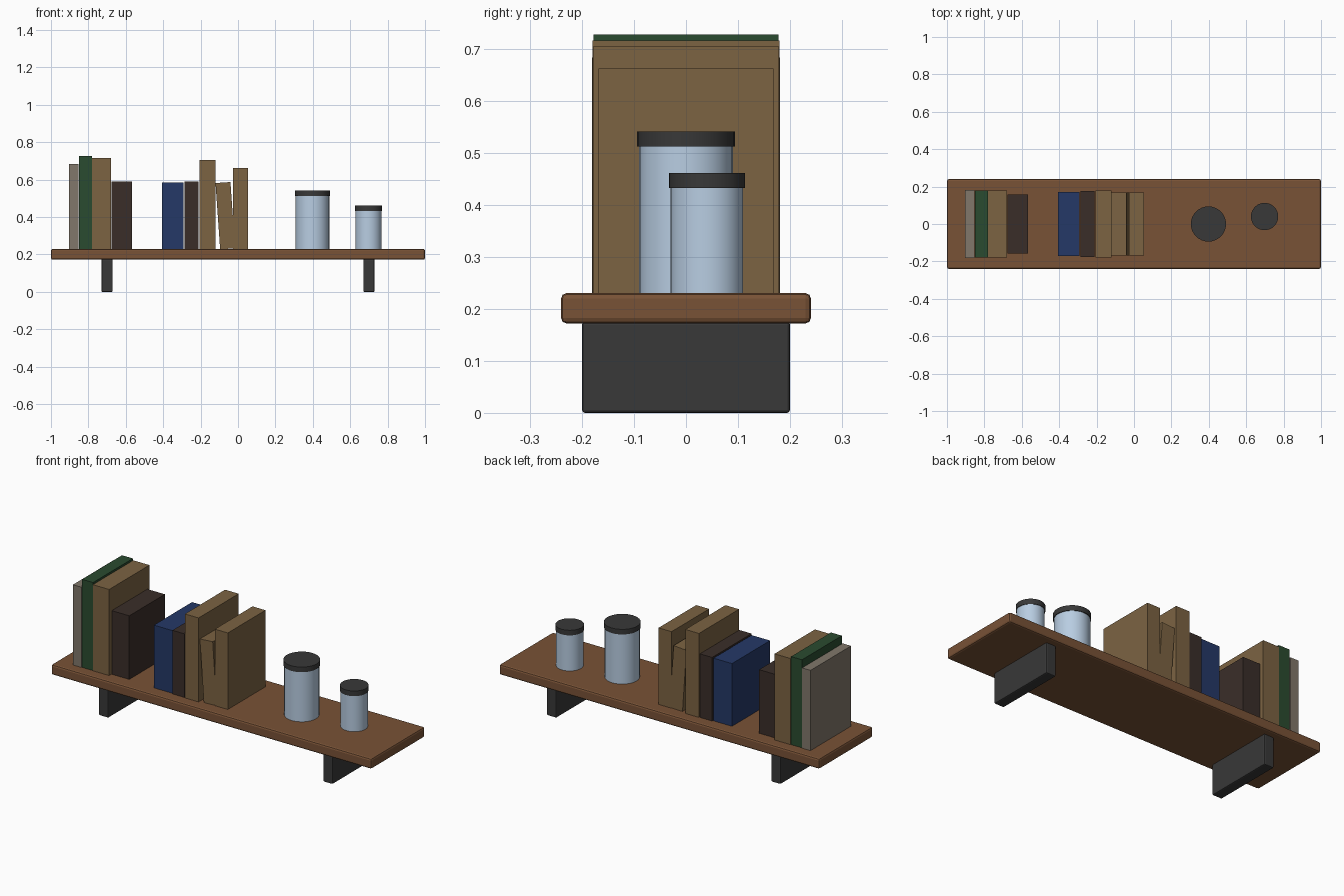
import bpy, math

if "Cube" in bpy.data.objects:
    bpy.data.objects.remove(bpy.data.objects["Cube"])


def material(name, rgb):
    m = bpy.data.materials.new(name)
    m.diffuse_color = (*rgb, 1)
    m.use_nodes = True
    m.node_tree.nodes["Principled BSDF"].inputs["Base Color"].default_value = m.diffuse_color
    return m


WOOD = material("wood", (0.19, 0.085, 0.037))
IRON = material("iron", (0.04, 0.04, 0.04))
GLASS = material("glass", (0.48, 0.61, 0.76))
TAN = material("tan_cover", (0.2, 0.125, 0.055))
GREEN = material("green_cover", (0.023, 0.07, 0.029))
DARK = material("dark_cover", (0.042, 0.027, 0.022))
BLUE = material("blue_cover", (0.018, 0.04, 0.135))
STONE = material("stone_cover", (0.22, 0.185, 0.145))


def box(name, x0, x1, half_depth, z0, z1, mat, bevel=0, tilt=0):
    bpy.ops.mesh.primitive_cube_add(size=1, location=((x0 + x1) / 2, 0, (z0 + z1) / 2))
    o = bpy.context.object
    o.name = name
    o.scale = (x1 - x0, 2 * half_depth, z1 - z0)
    bpy.ops.object.transform_apply(location=False, rotation=False, scale=True)
    o.rotation_euler.y = math.radians(tilt)
    o.data.materials.append(mat)
    if bevel:
        b = o.modifiers.new("bevel", 'BEVEL')
        b.width = bevel
        b.segments = 2
    return o


def cylinder(name, x, y, r, z0, z1, mat):
    bpy.ops.mesh.primitive_cylinder_add(vertices=32, radius=r, depth=z1 - z0,
                                        location=(x, y, (z0 + z1) / 2))
    o = bpy.context.object
    o.name = name
    o.data.materials.append(mat)
    bpy.ops.object.shade_smooth_by_angle(angle=math.radians(30))


# Shelf board and its two supports
TOP = 0.23
box("shelf_board", -1, 1, 0.24, 0.172, TOP, WOOD, 0.01)
for side, x in (("left", -0.7), ("right", 0.7)):
    box(side + "_bracket", x - 0.03, x + 0.03, 0.2, 0, 0.175, IRON, 0.006)

# Books: left, right, half depth, top, cover, tilt in degrees
books = [
    (-0.904, -0.852, 0.181, 0.683, STONE, 0),
    (-0.849, -0.781, 0.178, 0.727, GREEN, 0),
    (-0.780, -0.679, 0.180, 0.716, TAN, 0),
    (-0.677, -0.568, 0.159, 0.589, DARK, 0),
    (-0.406, -0.291, 0.170, 0.584, BLUE, 0),
    (-0.286, -0.210, 0.176, 0.589, DARK, 0),
    (-0.206, -0.121, 0.179, 0.704, TAN, 0),
    (-0.108, -0.028, 0.168, 0.585, TAN, -4),
    (-0.027, 0.054, 0.168, 0.662, TAN, 0),
]
for i, (x0, x1, d, top, mat, tilt) in enumerate(books, 1):
    box(f"book_{i}", x0, x1, d, TOP, top, mat, tilt=tilt)

# Jars with lids
for name, x, y, r, lid_r, lid_z, top in (
        ("large_jar", 0.398, 0, 0.09, 0.094, 0.512, 0.541),
        ("small_jar", 0.698, 0.04, 0.07, 0.073, 0.432, 0.461)):
    cylinder(name + "_body", x, y, r, TOP, lid_z + 0.003, GLASS)
    cylinder(name + "_lid", x, y, lid_r, lid_z, top, IRON)
